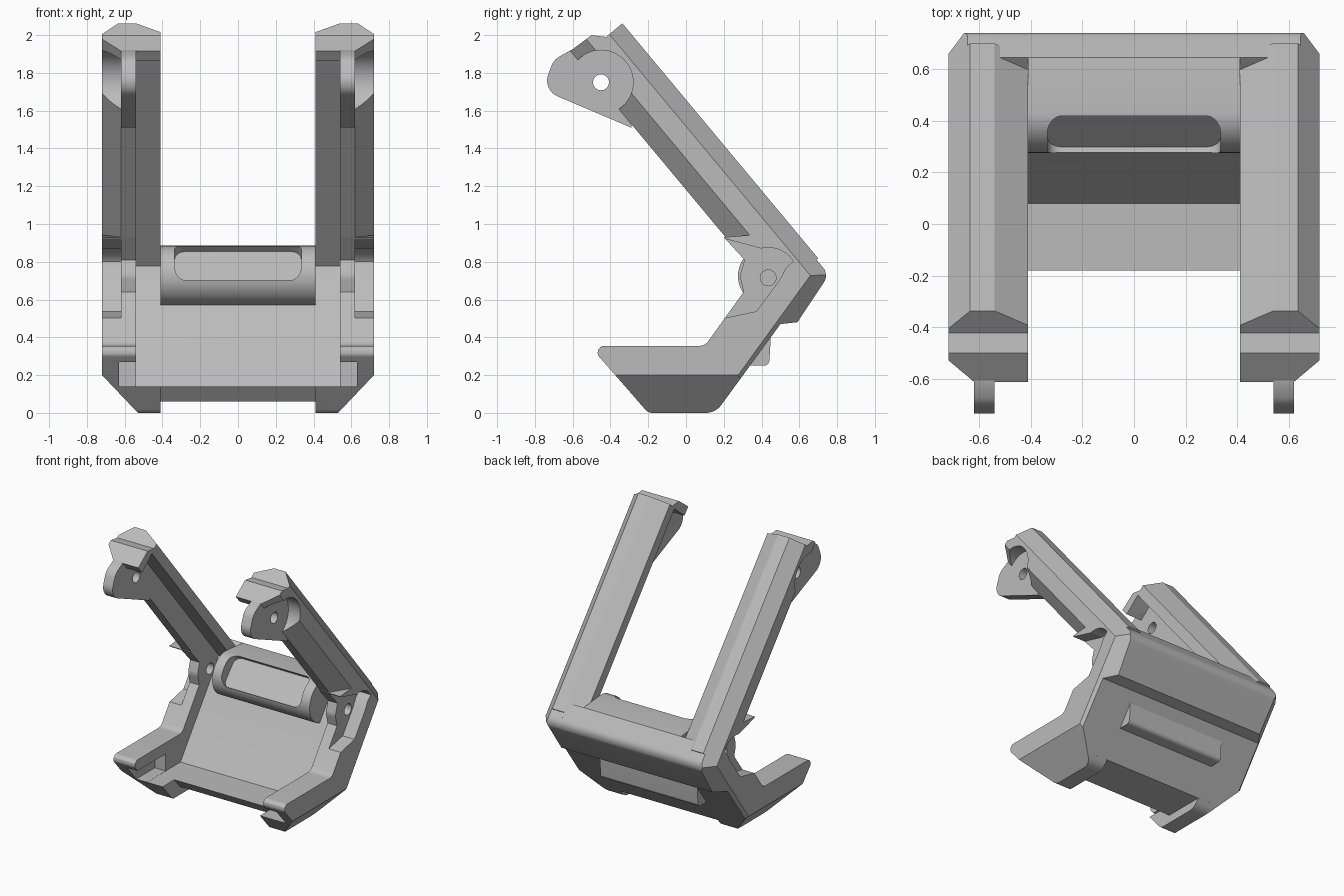
import bpy, bmesh, math
from mathutils import Vector, Matrix

if "Cube" in bpy.data.objects:
    bpy.data.objects.remove(bpy.data.objects["Cube"], do_unlink=True)

grey = bpy.data.materials.new("plain grey")
grey.use_nodes = True
grey.diffuse_color = (0.5, 0.5, 0.5, 1)
grey.node_tree.nodes["Principled BSDF"].inputs["Base Color"].default_value = (0.5, 0.5, 0.5, 1)


def fillet(profile):
    """Turn (u, v, radius) corners into rounded corners."""
    out = []
    for i, p in enumerate(profile):
        c = Vector(p[:2])
        if len(p) == 2:
            out.append(c)
            continue
        a = (Vector(profile[i - 1][:2]) - c).normalized()
        b = (Vector(profile[(i + 1) % len(profile)][:2]) - c).normalized()
        half = a.angle(b) / 2
        mid = c + (a + b).normalized() * p[2] / math.sin(half)
        start = c + a * p[2] / math.tan(half) - mid
        end = c + b * p[2] / math.tan(half) - mid
        for k in range(9):
            out.append(mid + start.lerp(end, k / 8).normalized() * p[2])
    return out


def finish(name, bm, planes=(), cutters=()):
    """Trim with planes, subtract cutters, shade and colour."""
    for co, no in planes:
        geom = bm.verts[:] + bm.edges[:] + bm.faces[:]
        cut = bmesh.ops.bisect_plane(bm, geom=geom, plane_co=co, plane_no=no, clear_outer=True)
        edges = [e for e in cut["geom_cut"] if isinstance(e, bmesh.types.BMEdge)]
        bmesh.ops.holes_fill(bm, edges=[e for e in edges if e.is_boundary])
    bmesh.ops.recalc_face_normals(bm, faces=bm.faces)
    mesh = bpy.data.meshes.new(name)
    bm.to_mesh(mesh)
    bm.free()
    ob = bpy.data.objects.new(name, mesh)
    bpy.context.collection.objects.link(ob)
    for c in cutters:
        mod = ob.modifiers.new("cut", "BOOLEAN")
        mod.operation, mod.solver, mod.object = "DIFFERENCE", "EXACT", c
    if cutters:
        dg = bpy.context.evaluated_depsgraph_get()
        ob.data = bpy.data.meshes.new_from_object(ob.evaluated_get(dg))
        ob.modifiers.clear()
    ob.data.materials.clear()
    ob.data.materials.append(grey)
    bpy.ops.object.select_all(action="DESELECT")
    ob.select_set(True)
    bpy.context.view_layer.objects.active = ob
    bpy.ops.object.shade_smooth_by_angle(angle=math.radians(28))
    return ob


def solid(ring, offset):
    """Closed solid from a ring of points pushed along an offset."""
    bm = bmesh.new()
    face = bm.faces.new([bm.verts.new(p) for p in ring])
    ext = bmesh.ops.extrude_face_region(bm, geom=[face], use_keep_orig=True)
    bmesh.ops.translate(bm, vec=offset, verts=[v for v in ext["geom"] if isinstance(v, bmesh.types.BMVert)])
    return bm


def slab(name, profile, x0, x1, planes=(), cutters=()):
    ring = [(x0, p.x, p.y) for p in fillet(profile)]
    return finish(name, solid(ring, (x1 - x0, 0, 0)), planes, cutters)


def disc(name, y, z, r, x0, x1):
    ring = [(math.cos(t * math.tau / 48) * r + y, math.sin(t * math.tau / 48) * r + z) for t in range(48)]
    return slab(name, ring, x0, x1)


# Arm space: x across, d inwards from the back face, s down the arm
def arm_point(x, d, s):
    return Vector((x, -0.26 + 0.64 * s - 0.768 * d, 1.97 - 0.768 * s - 0.64 * d))


def arm_dir(x, d, s):
    return arm_point(x, d, s) - arm_point(0, 0, 0)


def arm_solid(section, side, s0, s1):
    ring = [arm_point(x * side, d, s0) for x, d in section]
    return solid(ring, arm_dir(0, 0, s1 - s0))


def trims(side):
    """Bottom, lower back and upper back chamfers of one side."""
    return [
        (Vector((0.72 * side, 0, 0.2)), Vector((0.2 * side, 0, -0.19))),
        (Vector((0.635 * side, 0.59, 0.48)), Vector((0.09 * side, 0.069, -0.05))),
        (arm_point(0.635 * side, 0, 0), arm_dir(0.09 * side, -0.085, 0)),
    ]


HINGES = ((-0.45, 1.75), (0.435, 0.715))
BEND = (0.757, 0.732, 0.065)
STEP = [(0.59, 0.48), (0.5, 0.47)]

# Back wall and floor
slab("back_wall", [(0.645, 0.866), BEND] + STEP + [(0.2, 0.06), (-0.11, 0.06), (-0.18, 0.14),
     (0.08, 0.14), (0.5, 0.71), (0.53, 0.77)], -0.72, 0.72, trims(1) + trims(-1))

# Back rib
slab("back_rib", [(0.45, 0.42), (0.44, 0.25, 0.03), (0.33, 0.25), (0.3, 0.3)], -0.41, 0.41)

# Cross barrel with a scooped pocket
pocket = bmesh.new()
bmesh.ops.create_cube(pocket, size=1, matrix=Matrix.Translation((0, 0, 0.21)) @ Matrix.Diagonal((0.67, 0.23, 0.26, 1)))
bmesh.ops.bevel(pocket, geom=[e for e in pocket.edges if abs((e.verts[0].co - e.verts[1].co).z) > 0.1],
                offset=0.055, segments=6, profile=0.5, affect="EDGES")
pocket.transform(Matrix.Translation((0, 0.435, 0.715)) @ Matrix.Rotation(math.radians(48), 4, "X"))
pocket_cut = finish("pocket_cutter", pocket)
barrel = [(0.435 + 0.16 * math.cos(math.radians(a)), 0.725 + 0.16 * math.sin(math.radians(a)))
          for a in range(90, 271, 9)]
slab("cross_barrel", barrel + [(0.5, 0.5), (0.68, 0.72), (0.645, 0.866)], -0.41, 0.41, (), [pocket_cut])
helpers = [pocket_cut]

for side, label in ((1, "left"), (-1, "right")):
    # Hinge holes, hinge recesses and the prong slot
    holes = [disc("hole_cutter", y, z, 0.042, 0.5 * side, 0.8 * side) for y, z in HINGES]
    recess = [disc("recess_cutter", *HINGES[0], 0.17, 0.62 * side, 0.8 * side),
              disc("recess_cutter", *HINGES[1], 0.16, 0.62 * side, 0.8 * side),
              slab("recess_cutter", [(0.1, 0.48), (0.463, 0.557), (0.5, 0.72), (0.4, 0.87), (0.1, 0.95)],
                   0.62 * side, 0.8 * side)]
    slot = slab("slot_cutter", [(-0.6, 0.141), (-0.1, 0.141), (-0.1, 0.27), (-0.6, 0.27)], 0.5 * side, 0.63 * side)
    helpers += holes + recess + [slot]

    # Arm with chamfered back and stepped underside
    back = [(0.41, 0.073), (0.54, 0), (0.635, 0), (0.72, 0.09), (0.72, 0.2), (0.62, 0.305)]
    section = back + [(0.54, 0.305), (0.54, 0.15), (0.41, 0.15)]
    finish(label + "_arm", arm_solid(section, side, -0.09, 1.5), (), recess + holes)

    # Hooded arm tip
    tip_planes = [(Vector((0, -0.5, 2)), Vector((0, 0.03, 0.24))),
                  (Vector((0, -0.5, 2)), Vector((0, -0.09, 0.12)))]
    finish(label + "_arm_tip", arm_solid(back + [(0.41, 0.305)], side, -0.35, -0.114), tip_planes, recess[:1])
    neck = back + [(0.54, 0.305), (0.54, 0.15), (0.41, 0.15)]
    finish(label + "_arm_neck", arm_solid(neck, side, -0.12, -0.085), (), recess[:1])

    # Upper hinge tab
    slab(label + "_upper_tab", [(-0.29, 1.51), (-0.76, 1.71, 0.09), (-0.7, 1.87, 0.09), (-0.61, 1.92),
         (-0.45, 1.93), (-0.25, 1.75)], 0.54 * side, 0.62 * side, (), holes[:1])

    # Side wall with forward prong and lower hinge tab
    slab(label + "_side_wall", [(-0.2, 0, 0.05), (-0.51, 0.355, 0.035), (0.1, 0.355, 0.06), (0.305, 0.64),
         (0.285, 0.725, 0.08), (0.31, 0.81), (0.2, 0.93), (0.45, 0.95), (0.64, 0.872), BEND] + STEP
         + [(0.156, 0, 0.1)], 0.54 * side, 0.72 * side, trims(side), recess[1:] + holes[1:] + [slot])

    # Foot strip under the prong
    slab(label + "_foot", [(-0.2, 0, 0.05), (-0.322, 0.14), (0.258, 0.14), (0.156, 0, 0.1)],
         0.41 * side, 0.6 * side, trims(side))

for h in helpers:
    bpy.data.objects.remove(h, do_unlink=True)
